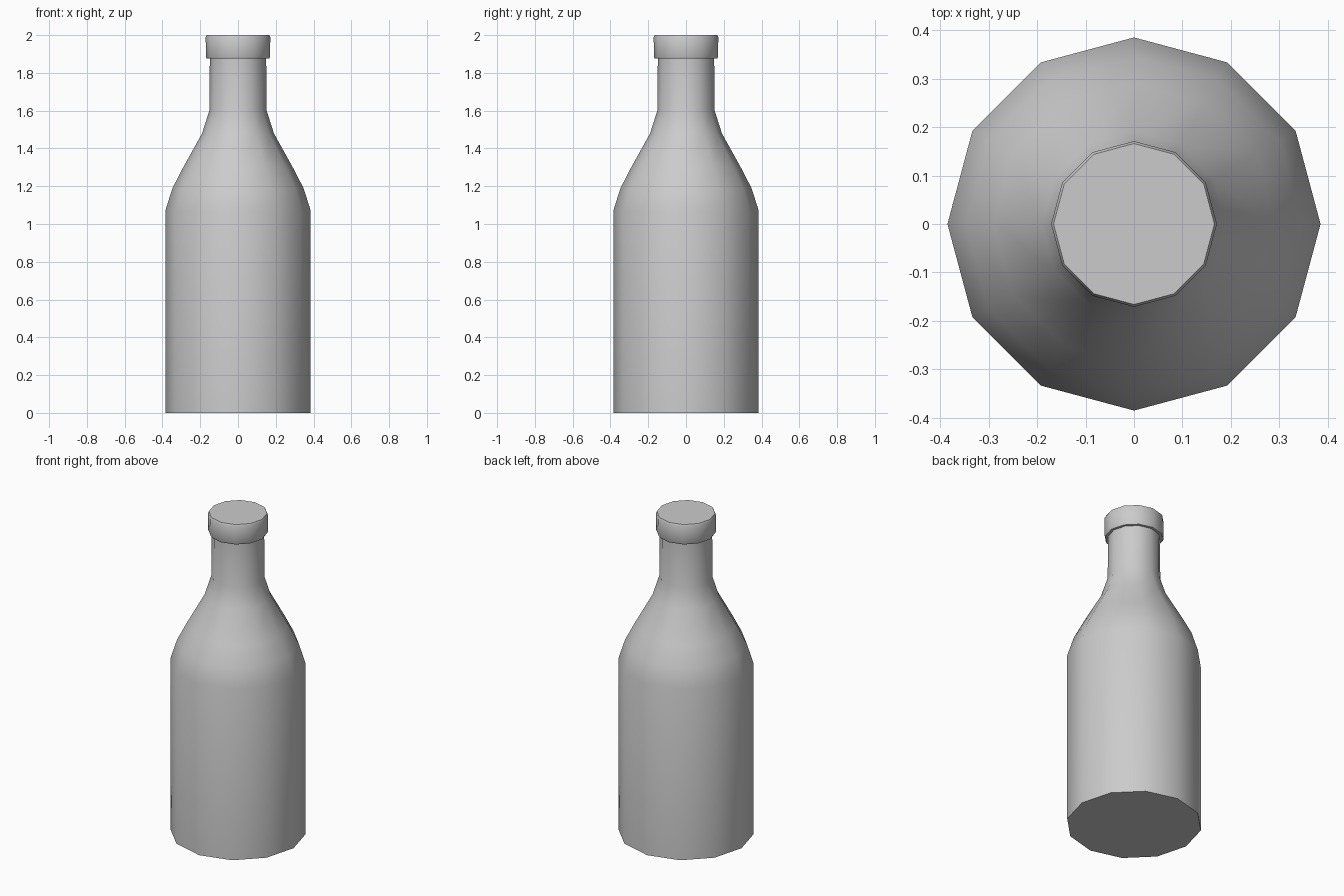
import bpy
import bmesh
from math import cos, sin, tau, radians

SIDES = 12

default = bpy.data.objects.get("Cube")
if default:
    bpy.data.objects.remove(default, do_unlink=True)

grey = bpy.data.materials.new("light grey")
grey.use_nodes = True
colour = (0.6, 0.6, 0.6, 1)
grey.diffuse_color = colour
grey.node_tree.nodes["Principled BSDF"].inputs["Base Color"].default_value = colour


def lathe(name, profile):
    """Revolve (radius, height) points into a closed, capped solid."""
    bm = bmesh.new()
    rings = []
    for r, z in profile:
        angles = [tau * i / SIDES for i in range(SIDES)]
        rings.append([bm.verts.new((r * cos(a), r * sin(a), z)) for a in angles])
    for low, high in zip(rings, rings[1:]):
        for i in range(SIDES):
            j = (i + 1) % SIDES
            bm.faces.new((low[i], low[j], high[j], high[i]))
    bm.faces.new(rings[0][::-1])
    bm.faces.new(rings[-1])
    mesh = bpy.data.meshes.new(name)
    bm.to_mesh(mesh)
    bm.free()
    mesh.materials.append(grey)
    obj = bpy.data.objects.new(name, mesh)
    bpy.context.collection.objects.link(obj)
    bpy.ops.object.select_all(action="DESELECT")
    obj.select_set(True)
    bpy.context.view_layer.objects.active = obj
    bpy.ops.object.shade_smooth_by_angle(angle=radians(40))
    return obj


# Body, sloping shoulder and narrow neck
lathe("bottle_body", [
    (0.385, 0), (0.385, 1.07), (0.347, 1.19), (0.29, 1.3),
    (0.19, 1.48), (0.152, 1.6), (0.149, 1.89),
])

# Cap with softened rims
lathe("bottle_cap", [
    (0.165, 1.875), (0.17, 1.885), (0.171, 1.99), (0.166, 2.0),
])
